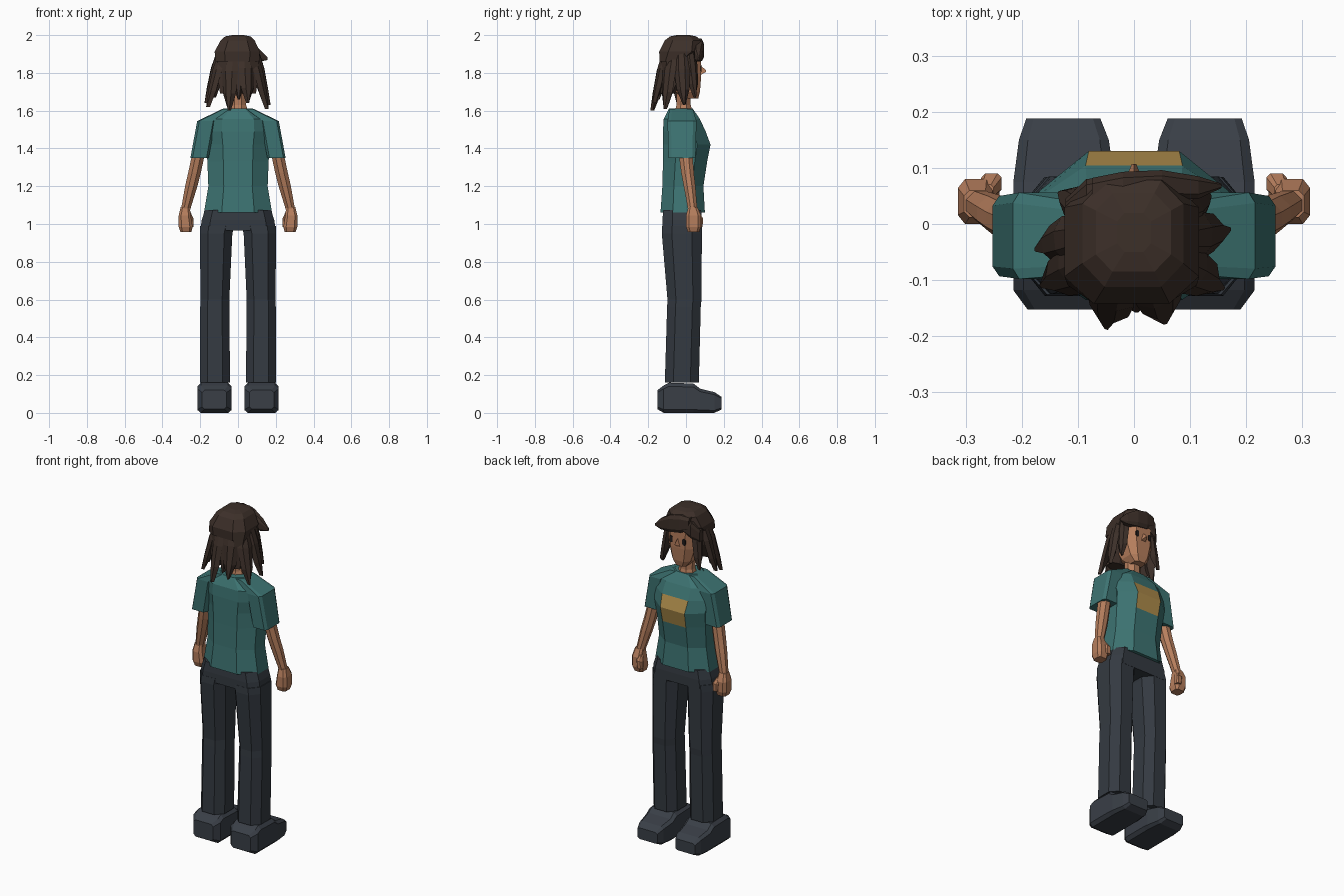
import bpy, bmesh, math
from mathutils import Vector


def mat(name, rgb):
    m = bpy.data.materials.new(name)
    m.diffuse_color = (*rgb, 1)
    return m


TEAL = mat("teal cloth", (.047, .175, .17))
OCHRE = mat("ochre print", (.42, .26, .07))
SKIN = mat("tan skin", (.47, .21, .11))
HAIR = mat("dark brown hair", (.046, .029, .022))
PANTS = mat("charcoal cloth", (.034, .042, .053))
SHOE = mat("slate leather", (.041, .049, .062))
DARK = mat("near black", (.015, .012, .012))


def skin_rings(name, rings, material):
    """Bridge equal-length point rings, cap both ends."""
    bm = bmesh.new()
    vs = [[bm.verts.new(p) for p in r] for r in rings]
    n = len(vs[0])
    for a, b in zip(vs, vs[1:]):
        for i in range(n):
            bm.faces.new((a[i], a[(i + 1) % n], b[(i + 1) % n], b[i]))
    bm.faces.new(vs[0][::-1])
    bm.faces.new(vs[-1])
    bmesh.ops.recalc_face_normals(bm, faces=bm.faces)
    me = bpy.data.meshes.new(name)
    bm.to_mesh(me)
    bm.free()
    me.materials.append(material)
    ob = bpy.data.objects.new(name, me)
    bpy.context.collection.objects.link(ob)
    return ob


def loft(name, rings, material, axis="z", side=1, ch=.3, chv=None):
    """Rings (t, a0, a1, b0, b1): chamfered rectangles along an axis.
    ch / chv are chamfers as a fraction of each full width."""
    pts = []
    for t, a0, a1, b0, b1 in rings:
        c, d = ch * (a1 - a0), (chv or ch) * (b1 - b0)
        oct8 = [(a0 + c, b0), (a1 - c, b0), (a1, b0 + d), (a1, b1 - d),
                (a1 - c, b1), (a0 + c, b1), (a0, b1 - d), (a0, b0 + d)]
        order = {"z": lambda a, b: (side * a, b, t),
                 "y": lambda a, b: (side * a, t, b),
                 "x": lambda a, b: (side * t, a, b)}[axis]
        pts.append([order(a, b) for a, b in oct8])
    return skin_rings(name, pts, material)


# Shirt body, with the print coloured on the flat chest faces
shirt = loft("shirt", [
    (1.06, -.18, .18, -.135, .10), (1.20, -.157, .157, -.125, .092),
    (1.33, -.162, .162, -.122, .112), (1.42, -.168, .168, -.122, .13),
    (1.49, -.18, .18, -.122, .104), (1.555, -.175, .175, -.118, .074),
    (1.612, -.075, .075, -.09, .035)], TEAL, ch=.26, chv=.28)
shirt.data.materials.append(OCHRE)
for f in shirt.data.polygons:
    if f.normal.y > .7 and abs(f.center.x) < .02 and 1.33 < f.center.z < 1.49:
        f.material_index = 1

# Trouser hips
loft("trouser_hips", [
    (.965, -.2, .2, -.125, .085), (1.02, -.192, .192, -.125, .085),
    (1.075, -.175, .175, -.12, .08)], PANTS, ch=.12, chv=.25)

for s, tag in ((1, "right"), (-1, "left")):
    # Sleeve, trouser leg, shoe
    loft(tag + "_sleeve", [
        (1.35, .155, .252, -.093, .05), (1.545, .12, .216, -.098, .056),
        (1.608, .04, .085, -.088, .036)], TEAL, side=s, ch=.12)
    loft(tag + "_trouser_leg", [
        (.16, .042, .2, -.112, .068), (.56, .046, .2, -.1, .078),
        (.60, .046, .198, -.098, .082), (.95, .03, .202, -.128, .084),
        (.99, .02, .2, -.126, .084)], PANTS, side=s, ch=.25)
    loft(tag + "_shoe", [
        (-.152, .06, .19, .02, .12), (-.118, .034, .215, 0, .145),
        (-.09, .034, .215, 0, .16), (.04, .034, .215, 0, .155),
        (.075, .034, .215, 0, .128), (.15, .045, .205, 0, .11),
        (.188, .06, .192, .018, .085)], SHOE, "y", s, ch=.1, chv=.12)
    # Arm, fist and thumb
    loft(tag + "_arm", [
        (1.07, .255, .303, .012, .06), (1.20, .215, .28, -.012, .05),
        (1.27, .197, .264, -.025, .042), (1.42, .165, .232, -.045, .03)],
        SKIN, side=s)
    loft(tag + "_hand", [
        (.957, .247, .305, .01, .07), (.985, .24, .314, 0, .08),
        (1.045, .25, .314, 0, .08), (1.09, .255, .303, .012, .06)],
        SKIN, side=s, ch=.2)
    loft(tag + "_thumb", [
        (.985, .236, .268, .055, .088), (1.03, .236, .272, .055, .09),
        (1.06, .25, .275, .045, .07)], SKIN, side=s, ch=.2)
    # Eye plate and brow plate
    loft(tag + "_eye", [
        (.074, .033, .053, 1.805, 1.843), (.083, .033, .053, 1.805, 1.843)],
        DARK, "y", s, ch=.2)
    # Ear
    loft(tag + "_ear", [
        (1.765, .08, .092, -.02, 0), (1.81, .08, .102, -.028, .012)],
        SKIN, side=s)

# Neck, head, nose
loft("neck", [(1.59, -.055, .055, -.06, .035), (1.63, -.043, .043, -.05, .025),
              (1.74, -.045, .045, -.05, .025)], SKIN)
loft("head", [
    (1.665, -.035, .035, -.01, .065), (1.70, -.062, .062, -.06, .074),
    (1.78, -.086, .086, -.1, .08), (1.88, -.092, .092, -.11, .08),
    (1.95, -.08, .08, -.1, .06)], SKIN, ch=.22)
skin_rings("nose", [
    [(-.016, .078, 1.79), (.016, .078, 1.79), (0, .078, 1.84)],
    [(-.004, .107, 1.805), (.004, .107, 1.805), (0, .106, 1.813)]], SKIN)

# Hair cap and the mass under it
loft("hair_cap", [
    (1.86, -.118, .112, -.14, .0), (1.912, -.124, .116, -.142, .078),
    (1.972, -.092, .088, -.112, .078), (1.993, -.068, .066, -.085, .055),
    (2.0, -.03, .03, -.05, .02)], HAIR, ch=.22)
loft("hair_mass", [
    (1.69, -.095, .095, -.135, -.06), (1.78, -.108, .108, -.135, -.01),
    (1.9, -.108, .108, -.13, .02)], HAIR, ch=.2)


# Hanging pointed locks: angle, tip drift, tip height, tip radius, width
LOCKS = [(22, 4, 1.67, .145, .07), (-6, 8, 1.63, .165, .085),
         (-36, 4, 1.61, .182, .085), (-66, -5, 1.64, .165, .09),
         (-92, 4, 1.66, .135, .075), (-112, 6, 1.60, .172, .09),
         (-145, -5, 1.62, .185, .09), (-176, 6, 1.64, .172, .085),
         (-204, -4, 1.67, .145, .07)]
for i, (ang, drift, tip, rad, wid) in enumerate(LOCKS):
    rings = []
    for t, wf, th in ((0, .85, .03), (.35, 1, .035), (.72, .8, .034), (1, .16, .01)):
        a = math.radians(ang + drift * t)
        d = Vector((math.cos(a), math.sin(a), 0))
        tang = Vector((-d.y, d.x, 0))
        r = .1 + (rad - .1) * t ** .7
        c = Vector((0, -.015, 1.925 + (tip - 1.925) * t))
        w = wid * wf / 2
        rings.append([c + d * (r - .01) - tang * w, c + d * (r + .008) - tang * w * .4,
                      c + d * (r + .008) + tang * w * .4, c + d * (r - .01) + tang * w,
                      c + d * (r - th)])
    skin_rings(f"hair_lock_{i + 1}", rings, HAIR)

# Swept fringe and its short counterpart
loft("fringe_long", [
    (-.075, .03, .082, 1.90, 1.975), (-.02, .04, .093, 1.875, 1.982),
    (.05, .045, .096, 1.865, 1.965), (.115, .045, .085, 1.86, 1.925),
    (.156, .064, .072, 1.868, 1.882)], HAIR, "x", ch=.2)
loft("fringe_short", [
    (-.122, .01, .045, 1.83, 1.90), (-.085, .03, .08, 1.855, 1.95),
    (-.03, .04, .086, 1.885, 1.96)], HAIR, "x", ch=.2)
